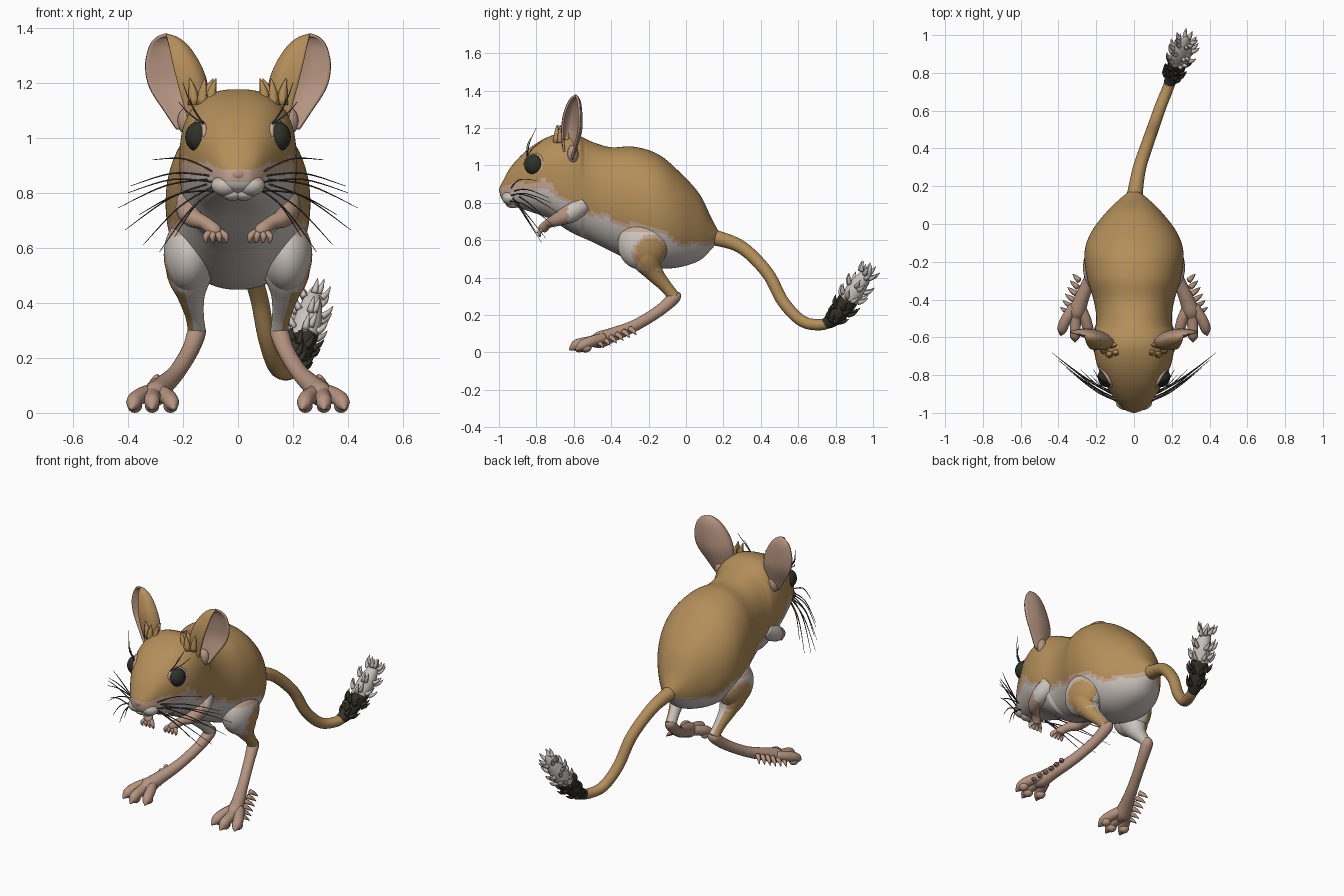
import bpy, bmesh, math, random
from mathutils import Vector, Matrix

if "Cube" in bpy.data.objects:
    bpy.data.objects.remove(bpy.data.objects["Cube"])

random.seed(4)


def mat(name, col):
    m = bpy.data.materials.new(name)
    m.diffuse_color = (*col, 1)
    m.use_nodes = True
    m.node_tree.nodes["Principled BSDF"].inputs["Base Color"].default_value = m.diffuse_color
    return m


TAN = mat("tan fur", (.45, .27, .10))
WHITE = mat("white fur", (.60, .55, .51))
BEIGE = mat("beige border fur", (.55, .38, .28))
SKIN = mat("pink skin", (.46, .295, .215))
DARK = mat("black fur", (.035, .032, .022))
EYE = mat("eye black", (.028, .032, .022))
HAIR = mat("whisker grey", (.07, .065, .055))


def spline(pts, n):
    """Catmull-Rom samples through tuples of any size."""
    out = []
    for i in range(len(pts) - 1):
        a, b, c, d = (pts[max(i - 1, 0)], pts[i], pts[i + 1], pts[min(i + 2, len(pts) - 1)])
        for k in range(n):
            t = k / n
            out.append([.5 * (2*q + (r - p)*t + (2*p - 5*q + 4*r - s)*t*t + (3*q - p - 3*r + s)*t**3)
                        for p, q, r, s in zip(a, b, c, d)])
    out.append(list(pts[-1]))
    return out


def interp(table, x):
    for (a, fa), (b, fb) in zip(table, table[1:]):
        if x <= b:
            return fa + (fb - fa) * max(0, (x - a) / (b - a))
    return table[-1][1]


def loft(bm, rings, closed=True):
    vs = [[bm.verts.new(p) for p in r] for r in rings]
    n = len(rings[0])
    for a, b in zip(vs, vs[1:]):
        for i in range(n if closed else n - 1):
            j = (i + 1) % n
            bm.faces.new((a[i], b[i], b[j], a[j]))
    if closed:
        bm.faces.new(vs[0])
        bm.faces.new(vs[-1][::-1])


def tube(bm, pts, sides=16, steps=6):
    """Round tube along (x, y, z, radius) points."""
    s = spline(pts, steps)
    ps = [Vector(p[:3]) for p in s]
    rings, u = [], None
    for i, p in enumerate(ps):
        t = (ps[min(i + 1, len(ps) - 1)] - ps[max(i - 1, 0)]).normalized()
        u = t.orthogonal() if u is None else u - t * u.dot(t)
        u.normalize()
        v = t.cross(u)
        r = max(s[i][3], .0008)
        rings.append([p + r * (math.cos(a) * u + math.sin(a) * v)
                      for a in (2 * math.pi * k / sides for k in range(sides))])
    loft(bm, rings)


def ball(bm, loc, rad, seg=28):
    m = Matrix.Translation(loc) @ Matrix.Diagonal((*rad, 1))
    bmesh.ops.create_uvsphere(bm, u_segments=seg, v_segments=seg // 2, radius=1, matrix=m)


def finish(name, bm, mats, rule=None, mirror=False, solid=0):
    if not solid:
        bmesh.ops.recalc_face_normals(bm, faces=bm.faces[:])
    bm.normal_update()
    for f in bm.faces:
        f.smooth = True
        if rule:
            f.material_index = rule(f.calc_center_median(), f.normal)
    me = bpy.data.meshes.new(name)
    bm.to_mesh(me)
    bm.free()
    for m in mats:
        me.materials.append(m)
    ob = bpy.data.objects.new(name, me)
    bpy.context.collection.objects.link(ob)
    if solid:
        s = ob.modifiers.new("thickness", 'SOLIDIFY')
        s.thickness, s.offset, s.material_offset, s.material_offset_rim = solid, -1, 1, 1
    if mirror:
        ob.modifiers.new("mirror", 'MIRROR').use_mirror_merge = False
    return ob


# Body and head: one loft of (y, bottom, top, half width)
PROFILE = [(-.995, .845, .885, .022), (-.98, .815, .915, .055), (-.93, .785, 1.0, .10),
           (-.84, .755, 1.09, .155), (-.73, .715, 1.155, .20), (-.62, .645, 1.175, .213),
           (-.5, .59, 1.125, .20), (-.4, .54, 1.097, .215), (-.28, .485, 1.10, .25),
           (-.15, .45, 1.06, .262), (-.04, .455, .97, .225), (.07, .49, .85, .14),
           (.135, .55, .72, .072), (.17, .595, .655, .03)]
BELLY = [(-1, .845), (-.93, .855), (-.85, .865), (-.76, .875), (-.68, .83), (-.6, .77), (-.4, .70),
         (-.3, .665), (-.18, .655), (-.08, .60), (0, .56), (.17, .585)]


def body_rule(c, n):
    edge = interp(BELLY, c.y) + .008 * math.sin(c.y * 40)
    band = .045 if c.y < -.7 else .022
    return 1 if c.z < edge else 2 if c.z < edge + band else 0


bm = bmesh.new()
rings = []
for y, b, t, w in spline(PROFILE, 12):
    e = 2 / (2.5 if y < -.55 else 2.15)
    ring = []
    for k in range(88):
        a = 2 * math.pi * k / 88
        ca, sa = math.cos(a), math.sin(a)
        ring.append((w * math.copysign(abs(ca)**e, ca), y,
                     (b + t) / 2 + (t - b) / 2 * math.copysign(abs(sa)**e, sa)))
    rings.append(ring)
loft(bm, rings)
finish("body_and_head", bm, [TAN, WHITE, BEIGE], body_rule)

# Muzzle, nose and eyes
bm = bmesh.new()
ball(bm, (.045, -.94, .828), (.052, .045, .04))
ball(bm, (.02, -.925, .797), (.04, .04, .026))
finish("muzzle_pads", bm, [WHITE, BEIGE], lambda c, n: int(c.z > .845), True)
bm = bmesh.new()
ball(bm, (0, -.975, .868), (.036, .025, .027))
ball(bm, (.026, -.968, .86), (.022, .02, .018))
ball(bm, (-.026, -.968, .86), (.022, .02, .018))
finish("nose", bm, [SKIN])
bm = bmesh.new()
ball(bm, (.142, -.81, 1.003), (.05, .054, .056))
finish("eyes", bm, [EYE], mirror=True)
bm = bmesh.new()
out = Vector((.86, -.48, .16)).normalized()
u = out.cross(Vector((0, 0, 1))).normalized()
v = out.cross(u)
c0 = Vector((.148, -.813, 1.004))
tube(bm, [(*(c0 + .053 * (math.cos(a) * u + math.sin(a) * v)), .010)
          for a in (2 * math.pi * k / 16 for k in range(17))], 8, 3)
finish("eyelids", bm, [BEIGE], mirror=True)

# Ears: cupped leaf opening outwards, tan on the curled front flap
bm = bmesh.new()
SECTION = spline([(0, .52), (-.7, .5), (-1, .1), (-.6, -.3), (.2, -.5), (1, -.38)], 5)
AXIS = [(.175, -.625, 1.03, .05), (.19, -.62, 1.09, .075), (.215, -.61, 1.18, .107),
        (.235, -.605, 1.26, .103), (.25, -.597, 1.33, .074), (.258, -.593, 1.365, .04),
        (.262, -.59, 1.378, .006)]
rows = [[(x + w * p, y - w * q, z) for p, q in SECTION] for x, y, z, w in spline(AXIS, 5)]
loft(bm, rows, closed=False)
finish("ears", bm, [TAN, SKIN, SKIN], lambda c, n: int(not (n.y < -.15 and n.x < .5)), True, .012)
bm = bmesh.new()
ball(bm, (.185, -.605, 1.06), (.035, .03, .05), 16)
finish("ear_bases", bm, [SKIN], mirror=True)
bm = bmesh.new()
for x, y, dx in ((.1, -.68, -.02), (.12, -.64, -.03), (.13, -.69, -.01), (.16, -.67, .015)):
    tube(bm, [(x, y, 1.12, .022), (x + dx * .3, y, 1.17, .016), (x + dx, y, 1.215, .002)], 6, 2)
finish("ear_tufts", bm, [TAN], mirror=True)

# Arms with fingers
bm = bmesh.new()
tube(bm, [(.15, -.56, .79, .06), (.175, -.62, .745, .052), (.165, -.69, .71, .036),
          (.12, -.735, .69, .025), (.085, -.765, .662, .026), (.08, -.77, .65, .016)])
for k in range(4):
    x = .045 + .024 * k
    tube(bm, [(.08 + (x - .08) * .4, -.765, .66, .012), (x, -.785, .642, .012), (x - .003, -.78, .618, .004)], 8, 3)
finish("arms", bm, [SKIN, WHITE], lambda c, n: int(c.y > -.63), True)


# Thighs and shins: white with a tan patch outside
def leg_rule(c, n):
    d = math.hypot((c.y + .185) / .085, (c.z - .525) / .085)
    if c.z > .665 or (n.x > .25 and (d < 1 or c.z < .44)):
        return 0
    return 2 if c.z > .645 or (n.x > .25 and d < 1.2) else 1


bm = bmesh.new()
ball(bm, (.178, -.23, .575), (.092, .135, .135), 48)
tube(bm, [(.165, -.24, .70, .05), (.172, -.235, .6, .09), (.176, -.21, .5, .082), (.17, -.17, .425, .05),
          (.158, -.11, .355, .034), (.15, -.065, .3, .032)], 36, 10)
finish("hind_legs", bm, [TAN, WHITE, BEIGE], leg_rule, True)

# Long hind feet with three toes and heel fur
bm = bmesh.new()
tube(bm, [(.15, -.055, .315, .02), (.15, -.062, .295, .034), (.175, -.14, .225, .031), (.225, -.27, .145, .031),
          (.275, -.39, .095, .038), (.30, -.46, .068, .044), (.305, -.5, .055, .03)], 18, 6)
for x, y in ((.245, -.565), (.312, -.595), (.375, -.56)):
    tube(bm, [(.30 + (x - .3) * .25, -.44, .075, .03), (.3 + (x - .3) * .75, -.5, .06, .03),
              (x, y + .02, .045, .029), (x + (x - .31) * .1, y - .005, .03, .024),
              (x + (x - .31) * .2, y - .03, .014, .004)], 12, 5)
    ball(bm, (x, y + .025, .024), (.027, .03, .024), 14)
for k in range(6):
    y = -.3 - .035 * k
    z = interp([(-.5, .05), (-.4, .085), (-.27, .14)], y)
    tube(bm, [(.29 + .008 * k, y, z, .016), (.31 + .012 * k, y + .02, z - .015, .011),
              (.325 + .013 * k, y + .035, z - .035, .001)], 6, 2)
finish("hind_feet", bm, [SKIN], mirror=True)

# Tail and its black and white brush
bm = bmesh.new()
tube(bm, [(0, .1, .62, .05), (.005, .16, .612, .042), (.03, .3, .56, .035), (.075, .435, .425, .033),
          (.105, .52, .27, .032), (.14, .62, .168, .031), (.18, .72, .148, .03), (.2, .78, .17, .03)], 20, 8)
finish("tail", bm, [TAN])
BRUSH = [(.185, .735, .15, .028), (.2, .78, .172, .038), (.222, .83, .222, .046), (.24, .872, .28, .05),
         (.255, .91, .34, .05), (.268, .95, .40, .036), (.277, .98, .445, .016), (.28, .993, .465, .002)]
bm = bmesh.new()
tube(bm, BRUSH, 20, 8)
for p, q in zip(BRUSH[1:6], BRUSH[2:7]):
    o, d = Vector(p[:3]), Vector(q[:3]) - Vector(p[:3])
    d.normalize()
    for k in range(9):
        s = d.orthogonal()
        s.rotate(Matrix.Rotation(2 * math.pi * k / 9 + random.random() * .5, 3, d))
        a = o + d * random.uniform(0, .03)
        tip = a + s * p[3] * 1.18 + d * .05
        tube(bm, [(*(a + s * p[3] * .7), .014), (*(a + s * p[3] + d * .02), .010), (*tip, .001)], 6, 2)
finish("tail_brush", bm, [DARK, WHITE], lambda c, n: int(.55 * c.y + c.z > .755))

# Whiskers and brow hairs
ENDS = [(.31, -.80, .92), (.39, -.73, .825), (.435, -.68, .745), (.41, -.70, .665), (.40, -.72, .80),
        (.345, -.75, .61), (.285, -.77, .585), (.23, -.80, .64), (.36, -.76, .72)]
bm = bmesh.new()
for k, (x, y, z) in enumerate(ENDS):
    a = (.07 + .004 * (k % 3), -.945 + .012 * (k % 4), .865 - .007 * k)
    tube(bm, [(*a, .0035), (a[0] + (x - a[0]) * .5, (a[1] + y) / 2 - .02, (a[2] + z) / 2 + .03, .003),
              (x, y, z, .001)], 5, 5)
for x, y, z in ((.2, -.80, 1.2), (.175, -.83, 1.15), (.215, -.77, 1.13)):
    tube(bm, [(.125, -.85, 1.05, .003), ((.125 + x) / 2 + .01, (y - .85) / 2 - .01, (z + 1.05) / 2, .0025),
              (x, y, z, .001)], 5, 4)
finish("whiskers", bm, [HAIR], mirror=True)
